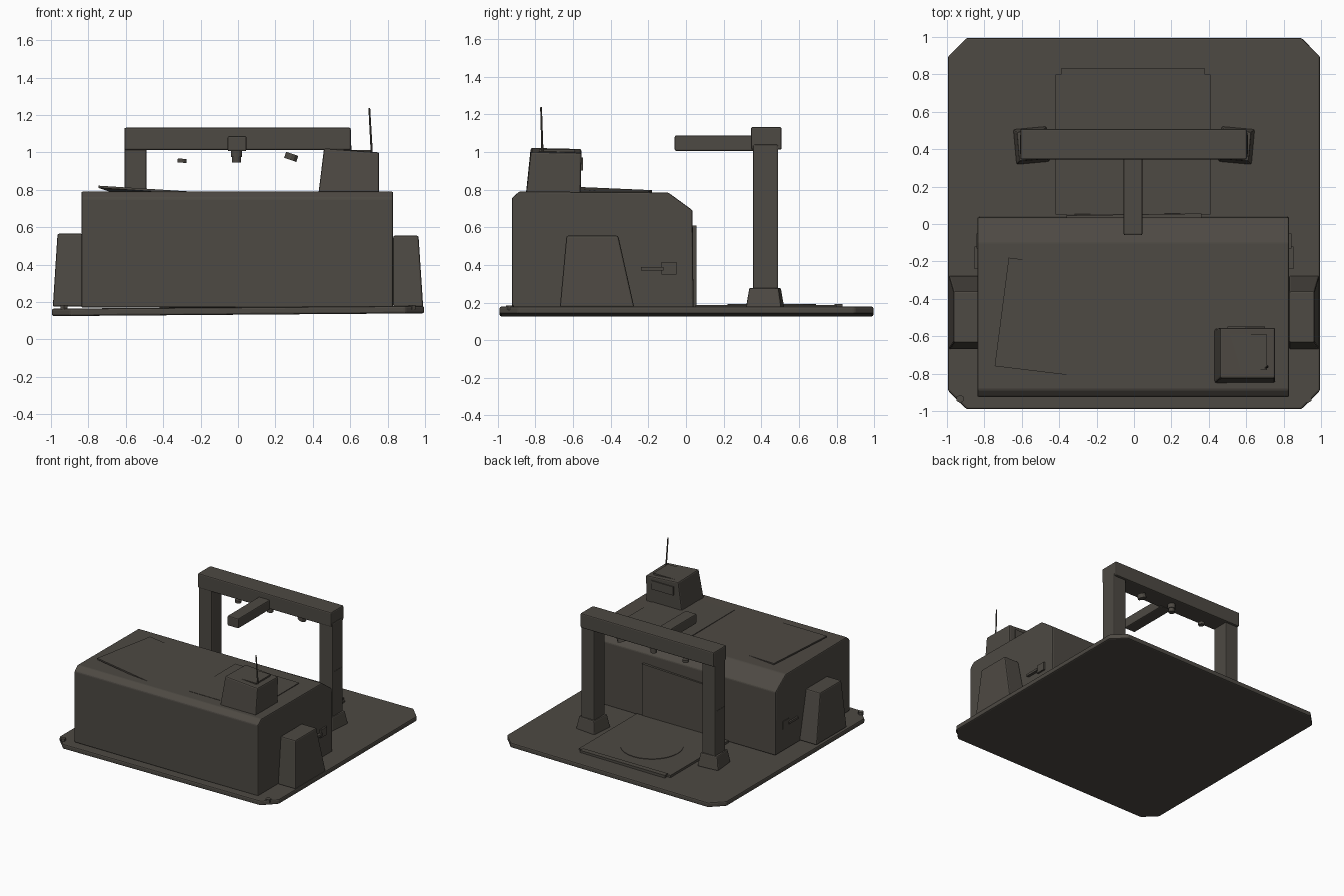
import bpy, bmesh, math
from mathutils import Vector

mat = bpy.data.materials.new("dark warm grey")
mat.diffuse_color = (0.075, 0.067, 0.056, 1)


def finish(name, bm, bevel=0.0):
    bmesh.ops.recalc_face_normals(bm, faces=bm.faces)
    me = bpy.data.meshes.new(name)
    bm.to_mesh(me)
    bm.free()
    me.materials.append(mat)
    ob = bpy.data.objects.new(name, me)
    bpy.context.collection.objects.link(ob)
    if bevel:
        m = ob.modifiers.new("bevel", "BEVEL")
        m.width, m.segments, m.limit_method = bevel, 2, "ANGLE"
        m.angle_limit = math.radians(35)
    return ob


def loft(name, lower, upper, bevel=0.0):
    """Solid between two matching rings of points."""
    bm = bmesh.new()
    a = [bm.verts.new(p) for p in lower]
    b = [bm.verts.new(p) for p in upper]
    n = len(a)
    bm.faces.new(a[::-1])
    bm.faces.new(b)
    for i in range(n):
        bm.faces.new((a[i], a[(i + 1) % n], b[(i + 1) % n], b[i]))
    return finish(name, bm, bevel)


def rect(x0, x1, y0, y1, z, spin=0.0):
    cx, cy = (x0 + x1) / 2, (y0 + y1) / 2
    c, s = math.cos(spin), math.sin(spin)
    return [(cx + (x - cx) * c - (y - cy) * s, cy + (x - cx) * s + (y - cy) * c, z)
            for x, y in ((x0, y0), (x1, y0), (x1, y1), (x0, y1))]


def box(name, x0, x1, y0, y1, z0, z1, bevel=0.0):
    return loft(name, rect(x0, x1, y0, y1, z0), rect(x0, x1, y0, y1, z1), bevel)


def rod(name, p, q, r, sides=12, r2=None):
    p, q = Vector(p), Vector(q)
    bm = bmesh.new()
    bmesh.ops.create_cone(bm, cap_ends=True, segments=sides, radius1=r,
                          radius2=r if r2 is None else r2, depth=(q - p).length)
    ob = finish(name, bm)
    ob.location = (p + q) / 2
    ob.rotation_euler = (q - p).to_track_quat("Z", "Y").to_euler()
    return ob


# base slab with cut corners, very slightly tilted
c, x, y0, y1 = 0.1, 0.995, -0.99, 0.995
ring = [(-x + c, y0), (x - c, y0), (x, y0 + c), (x, y1 - c),
        (x - c, y1), (-x + c, y1), (-x, y1 - c), (-x, y0 + c)]
loft("base_slab", [(a, b, 0.132 + 0.0075 * a) for a, b in ring],
     [(a, b, 0.172 + 0.0075 * a) for a, b in ring], 0.01)
for s in (-1, 1):
    rod("corner_bolt", (s * 0.93, -0.935, 0.16), (s * 0.93, -0.935, 0.185), 0.022, 6)

# main housing, profile run along x
prof = [(-0.925, 0.17), (0.04, 0.17), (0.035, 0.69), (-0.095, 0.785),
        (-0.885, 0.79), (-0.925, 0.755)]
loft("main_housing", [(-0.838, a, b) for a, b in prof],
     [(0.83, a, b) for a, b in prof], 0.009)
loft("rear_door", [(0.36, 0.03, 0.18), (-0.36, 0.03, 0.18), (-0.36, 0.03, 0.58), (0.36, 0.03, 0.61)],
     [(0.36, 0.056, 0.18), (-0.36, 0.052, 0.18), (-0.36, 0.046, 0.58), (0.36, 0.056, 0.61)])

# tapered side pods, vents and handles
for s, zt in ((-1, 0.565), (1, 0.555)):
    loft("side_pod", rect(*sorted((s * 0.83, s * 0.99)), -0.67, -0.275, 0.175),
         rect(*sorted((s * 0.83, s * 0.965)), -0.635, -0.36, zt), 0.009)
    box("side_vent", *sorted((s * 0.82, s * 0.843)), -0.13, -0.05, 0.35, 0.415)
    box("side_handle", *sorted((s * 0.82, s * 0.852)), -0.24, -0.12, 0.37, 0.388)

# roof panels: one lifted at its front left corner, one flat
tilted = [(-0.745, -0.76, 0.822), (-0.165, -0.83, 0.785),
          (-0.09, -0.25, 0.77), (-0.67, -0.18, 0.797)]
loft("tilted_roof_panel", [(a, b, h - 0.012) for a, b, h in tilted], tilted)
box("flat_roof_panel", 0.115, 0.695, -0.79, -0.20, 0.77, 0.792)

# control cabin with antenna
loft("control_cabin",
     [(0.43, -0.85, 0.78), (0.755, -0.85, 0.77), (0.755, -0.56, 0.77), (0.43, -0.56, 0.78)],
     [(0.46, -0.825, 1.022), (0.755, -0.825, 1.0), (0.755, -0.555, 0.995), (0.46, -0.555, 1.016)], 0.01)
box("cabin_roof_plate", 0.49, 0.71, -0.78, -0.59, 1.0, 1.013)
box("cabin_window", 0.50, 0.70, -0.565, -0.548, 0.90, 0.97)
rod("antenna", (0.716, -0.762, 0.98), (0.702, -0.77, 1.237), 0.006, 8, 0.005)

# gantry: feet, posts, beam, boom
for s in (-1, 1):
    cx = s * 0.548
    loft("gantry_foot", rect(cx - 0.09, cx + 0.09, 0.325, 0.515, 0.17, s * -0.09),
         rect(cx - 0.072, cx + 0.072, 0.342, 0.498, 0.278, s * -0.09), 0.008)
    box("gantry_post", cx - 0.06, cx + 0.06, 0.355, 0.49, 0.2, 1.04, 0.009)
    box("post_panel", *sorted((s * 0.55, s * 0.6095)), 0.375, 0.475, 0.38, 0.64)
box("gantry_beam", -0.608, 0.603, 0.345, 0.508, 1.012, 1.132, 0.009)
box("boom", -0.055, 0.045, -0.06, 0.37, 1.006, 1.087, 0.008)

# lamps hanging under the beam
rod("left_lamp", (-0.30, 0.43, 0.945), (-0.298, 0.43, 0.966), 0.024)
rod("middle_lamp", (-0.008, 0.43, 0.946), (-0.008, 0.43, 0.975), 0.024)
rod("middle_lamp_mount", (-0.008, 0.43, 0.975), (-0.008, 0.43, 1.02), 0.03)
rod("right_lamp", (0.279, 0.43, 0.96), (0.29, 0.43, 0.992), 0.034)

# floor pad, rear lip and turntable disc
box("floor_pad", -0.42, 0.41, 0.05, 0.80, 0.165, 0.187)
box("pad_lip", -0.39, 0.38, 0.79, 0.832, 0.17, 0.192)
rod("turntable", (-0.01, 0.455, 0.17), (-0.01, 0.455, 0.191), 0.235, 32)
